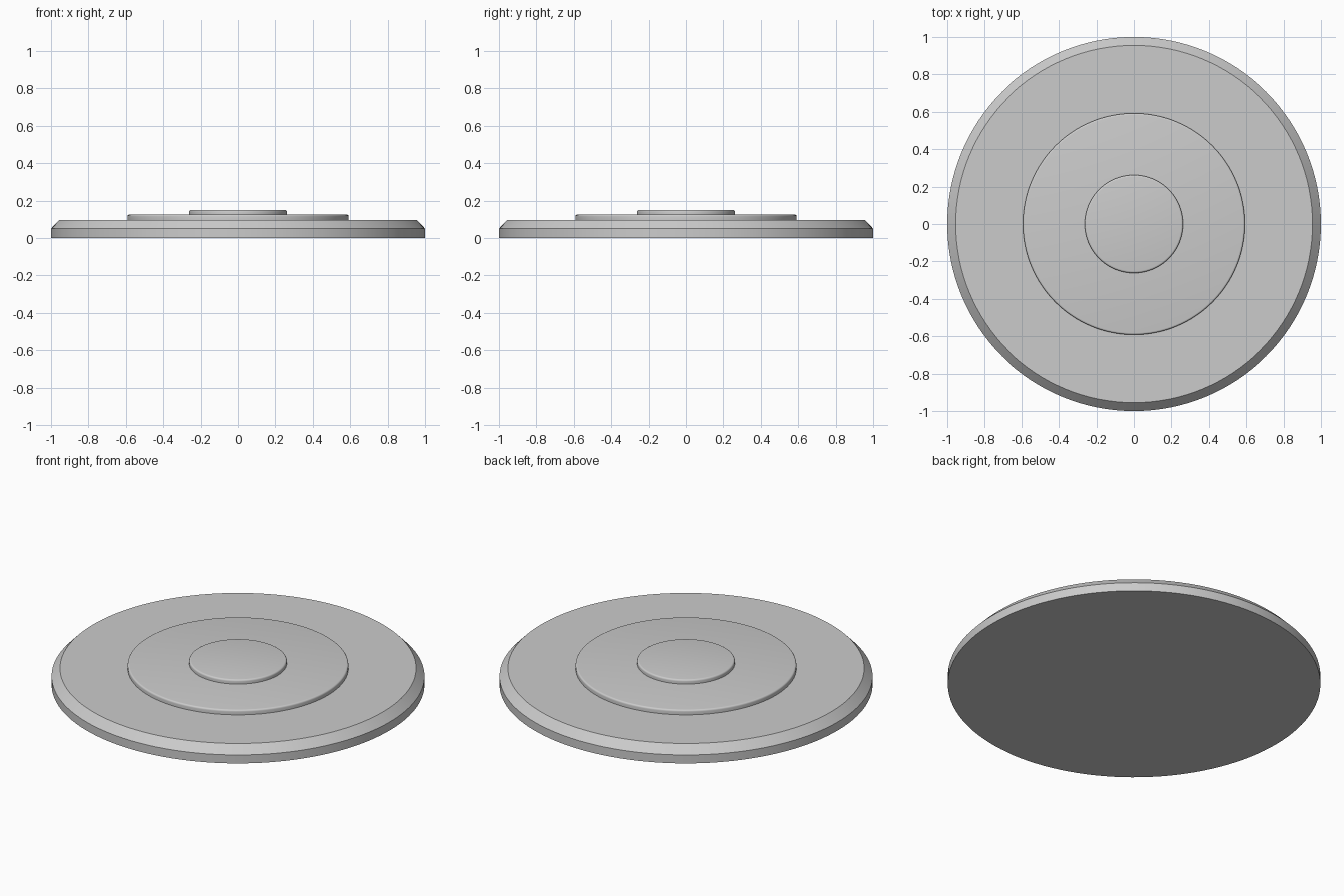
import bpy, bmesh, math

if "Cube" in bpy.data.objects:
    bpy.data.objects.remove(bpy.data.objects["Cube"])

SEGMENTS = 128


def lathe(name, profile):
    """Closed round solid from a bottom-to-top list of (radius, z)."""
    bm = bmesh.new()
    rings = []
    for r, z in profile:
        rings.append([bm.verts.new((r * math.cos(2 * math.pi * i / SEGMENTS),
                                    r * math.sin(2 * math.pi * i / SEGMENTS), z))
                      for i in range(SEGMENTS)])
    for low, high in zip(rings, rings[1:]):
        for i in range(SEGMENTS):
            j = (i + 1) % SEGMENTS
            bm.faces.new((low[i], low[j], high[j], high[i]))
    bm.faces.new(rings[0][::-1])
    bm.faces.new(rings[-1])
    mesh = bpy.data.meshes.new(name)
    bm.to_mesh(mesh)
    bm.free()
    obj = bpy.data.objects.new(name, mesh)
    bpy.context.collection.objects.link(obj)
    bpy.context.view_layer.objects.active = obj
    obj.select_set(True)
    bpy.ops.object.shade_smooth_by_angle(angle=math.radians(30))
    obj.select_set(False)
    return obj


def rounded_disc(name, radius, bottom, top, bevel):
    """Disc with a small rounded upper edge."""
    profile = [(radius, bottom)]
    for k in range(5):
        a = math.radians(90 * k / 4)
        profile.append((radius - bevel + bevel * math.cos(a),
                        top - bevel + bevel * math.sin(a)))
    return lathe(name, profile)


# Wide base plate with a chamfered upper rim
lathe("base_plate", [(1.0, 0.0), (1.0, 0.05), (0.955, 0.097)])

# Raised middle step and small centre button
rounded_disc("middle_step", 0.592, 0.097, 0.125, 0.01)
rounded_disc("centre_disc", 0.262, 0.125, 0.15, 0.01)
